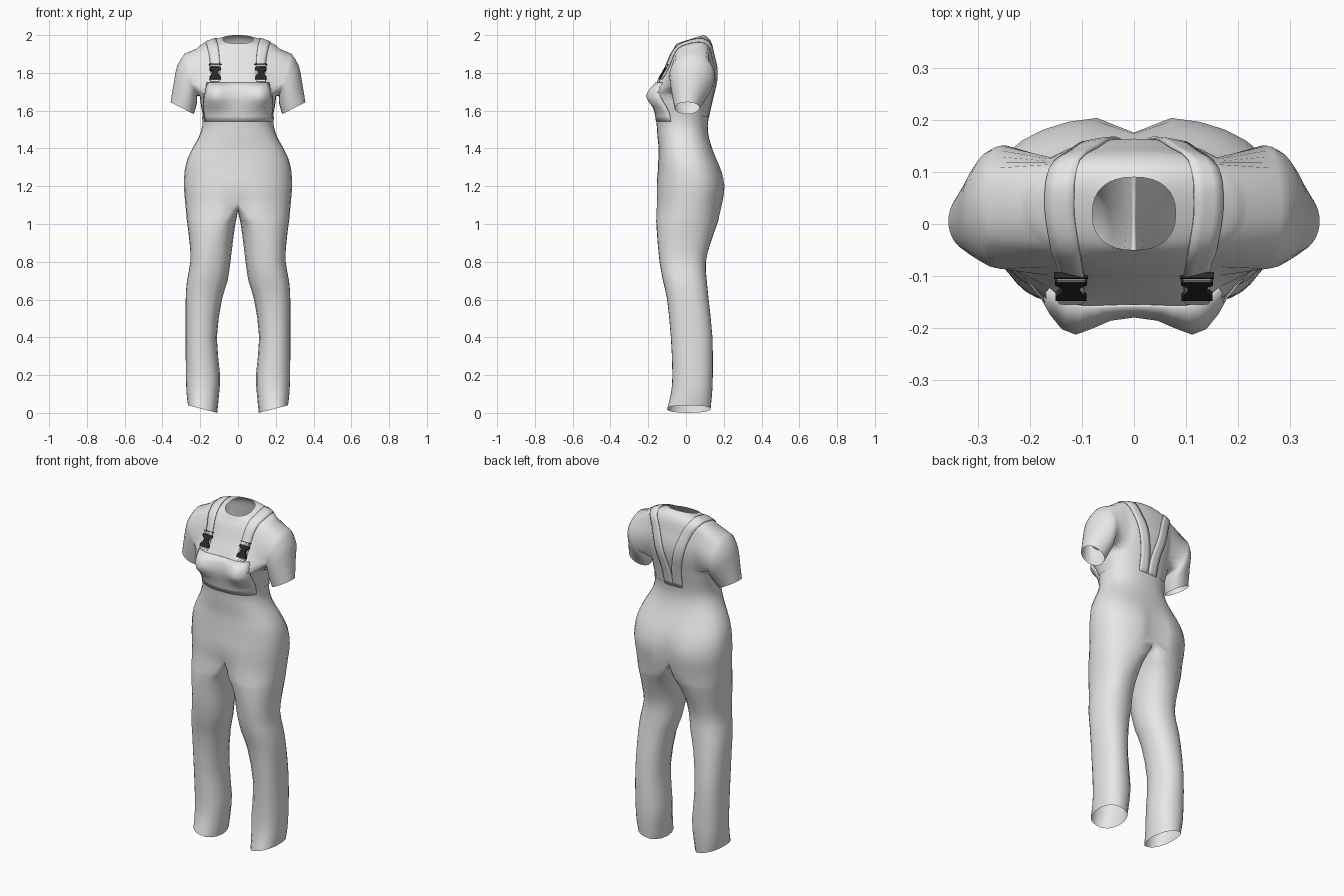
import bpy, bmesh, math
from mathutils import Vector
from mathutils.bvhtree import BVHTree

if "Cube" in bpy.data.objects:
    bpy.data.objects.remove(bpy.data.objects["Cube"])


def material(name, rgb):
    m = bpy.data.materials.new(name)
    m.use_nodes = True
    m.diffuse_color = (*rgb, 1)
    m.node_tree.nodes["Principled BSDF"].inputs["Base Color"].default_value = (*rgb, 1)
    return m


CLOTH = material("light grey cloth", (0.8, 0.8, 0.8))
BLACK = material("black buckle", (0.02, 0.02, 0.02))


def dense(rows, n):
    """Catmull-Rom resampling of a list of tuples, n steps per interval."""
    out = []
    for i in range(len(rows) - 1):
        quad = [rows[max(i - 1, 0)], rows[i], rows[i + 1], rows[min(i + 2, len(rows) - 1)]]
        for k in range(n):
            u = k / n
            out.append(tuple(
                0.5 * (2 * b + (c - a) * u + (2 * a - 5 * b + 4 * c - d) * u * u
                       + (3 * b - a - 3 * c + d) * u ** 3) for a, b, c, d in zip(*quad)))
    return out + [tuple(rows[-1])]


def gauss(v, centre, width):
    return math.exp(-((v - centre) / width) ** 2)


def finish(name, bm, mat, smooth=True, thickness=0):
    mesh = bpy.data.meshes.new(name)
    bm.to_mesh(mesh)
    bm.free()
    mesh.materials.append(mat)
    for p in mesh.polygons:
        p.use_smooth = smooth
    ob = bpy.data.objects.new(name, mesh)
    bpy.context.collection.objects.link(ob)
    if thickness:
        mod = ob.modifiers.new("thickness", "SOLIDIFY")
        mod.thickness, mod.offset = thickness, -1
    mod = ob.modifiers.new("mirror", "MIRROR")
    mod.merge_threshold = 0.0005
    return ob


def add_grid(bm, rows, closed=False, skip=lambda r, i: False):
    """Loft rows of points, or of existing vertices, into quads."""
    vs = [[p if isinstance(p, bmesh.types.BMVert) else bm.verts.new(p) for p in row] for row in rows]
    for r in range(len(vs) - 1):
        n = len(vs[r])
        for i in range(n if closed else n - 1):
            if not skip(r, i):
                j = (i + 1) % n
                bm.faces.new((vs[r][i], vs[r][j], vs[r + 1][j], vs[r + 1][i]))
    return vs


# Body sections: height, inner x, seam x, outer x, front y, back y
LEG = [
    (0.0, .11, .185, .265, -.10, .13), (0.1, .10, .185, .272, -.08, .138),
    (0.2, .095, .185, .276, -.072, .142), (0.4, .112, .195, .277, -.08, .14),
    (0.6, .085, .18, .277, -.10, .12), (0.7, .055, .165, .27, -.122, .11),
    (0.8, .04, .15, .252, -.14, .105), (0.9, .028, .135, .256, -.15, .13),
    (1.0, .014, .09, .268, -.157, .165), (1.03, .008, .06, .272, -.158, .175),
    (1.12, 0, 0, .28, -.158, .198)]
WAIST = LEG[-1:] + [
    (1.2, 0, 0, .285, -.155, .207), (1.28, 0, 0, .28, -.147, .188),
    (1.34, 0, 0, .265, -.143, .162), (1.4, 0, 0, .236, -.14, .135),
    (1.46, 0, 0, .203, -.146, .116), (1.52, 0, 0, .184, -.15, .11),
    (1.57, 0, 0, .186, -.156, .117)]
CHEST = WAIST[-2:] + [
    (1.62, 0, 0, .195, -.165, .128), (1.68, 0, 0, .203, -.172, .142),
    (1.75, 0, 0, .208, -.152, .16), (1.82, 0, 0, .214, -.118, .164),
    (1.88, 0, 0, .222, -.092, .152), (1.925, 0, 0, .22, -.074, .142),
    (1.947, 0, 0, .19, -.064, .13), (1.965, 0, 0, .135, -.057, .113),
    (1.978, 0, 0, .08, -.05, .09)]
COLS, INNER = 16, 7


def outer(row, i, off=0):
    """Point i of the half section from front seam round the side to back seam."""
    z, _, xs, xo, yf, yb = row
    t = math.pi * i / COLS
    s, c = max(math.sin(t), 0), math.cos(t)
    if i == COLS:
        s = 0
    x = xs + (xo - xs) * s ** .85
    y = (yf + yb) / 2 - (yb - yf) / 2 * math.copysign(abs(c) ** .85, c)
    if c > .1:
        y -= .055 * gauss(x, .125, .06) * gauss(z, 1.68, .065)
        y += .03 * gauss(x, 0, .04) * gauss(z, 1.09, .07)
    elif c < -.1:
        y -= .035 * gauss(x, 0, .04) * gauss(z, 1.17, .13)
    z += max(0, z - 1.9) * 4.1 * (y - .02)
    z += max(0, .1 - z) * 2.6 * max(0, x - .11)
    return Vector((x + off * s, y - off * c, z))


def leg_ring(row):
    z, xin, xs, xo, yf, yb = row
    ring = [outer(row, i) for i in range(COLS + 1)]
    for k in range(1, INNER + 1):
        t = math.pi * k / (INNER + 1)
        s, c = math.sin(t), math.cos(t)
        dip = .05 * s * max(0, (z - 1.03) / .09)
        y = (ring[0].y + ring[COLS].y) / 2 + (ring[COLS].y - ring[0].y) / 2 * c
        x = xs - (xs - xin) * s ** .85
        ring.append(Vector((x, y, z - dip + max(0, .1 - z) * 2.6 * max(0, x - .11))))
    return ring


# Trousers: a closed leg loft, whose outer half carries on up to the waist
bm = bmesh.new()
legs = add_grid(bm, [leg_ring(r) for r in dense(LEG, 2)], closed=True)
upper = [[outer(r, i, .005 * min(1, k / 8)) for i in range(COLS + 1)]
         for k, r in enumerate(dense(WAIST, 2))][1:]
add_grid(bm, [legs[-1][:COLS + 1]] + upper)
finish("overalls_trousers", bm, CLOTH)

# Shirt: chest loft with an armhole, and a sleeve grown from its rim
chest = dense(CHEST, 2)
LOW, HIGH, FRONT, BACK = 6, 14, 4, 12
bm = bmesh.new()
body = add_grid(bm, [[outer(r, i) for i in range(COLS + 1)] for r in chest],
                skip=lambda r, i: LOW <= r < HIGH and FRONT <= i < BACK)
rim = ([body[LOW][i] for i in range(FRONT, BACK)]
       + [body[r][BACK] for r in range(LOW, HIGH)]
       + [body[HIGH][i] for i in range(BACK, FRONT, -1)]
       + [body[r][FRONT] for r in range(HIGH, LOW, -1)])
angles = [math.atan2((v.co.z - 1.8) / .125, (v.co.y - .02) / .11) for v in rim]
# Sleeve sections: upper x, z, lower x, z, middle y, half depth
SLEEVE = [(.283, 1.902, .218, 1.675, .032, .12), (.322, 1.84, .216, 1.652, .03, .113),
          (.34, 1.75, .222, 1.62, .018, .092), (.357, 1.645, .235, 1.582, .006, .066)]
rings = [rim]
for ux, uz, lx, lz, my, ry in dense(SLEEVE, 2):
    rings.append([Vector(((ux + lx) / 2 + (ux - lx) / 2 * math.sin(a), my + ry * math.cos(a),
                          (uz + lz) / 2 + (uz - lz) / 2 * math.sin(a))) for a in angles])
add_grid(bm, rings, closed=True)
bm.normal_update()
tree = BVHTree.FromBMesh(bm)
finish("shirt", bm, CLOTH)

# Bib: panel lying on the chest, narrowing toward the top
bm = bmesh.new()
bib_rows = chest[1:9]
add_grid(bm, [[outer(r, i * (1 - .3 * (k / 7) ** 2), .007) for i in range(7)]
              for k, r in enumerate(bib_rows)])
finish("bib", bm, CLOTH, thickness=.005)

# Straps: ribbon laid over the shoulder, meeting at the small of the back
STRAP = [(.13, -.15, 1.78), (.13, -.1, 1.88), (.137, -.05, 1.95), (.143, .02, 1.965),
         (.135, .08, 1.955), (.11, .13, 1.92), (.08, .155, 1.84), (.055, .155, 1.75),
         (.035, .14, 1.66), (.03, .12, 1.56)]
rows = []
for p in dense(STRAP, 3):
    row = []
    for side in (-.03, -.01, .01, .03):
        loc, normal, _, _ = tree.find_nearest(Vector((max(p[0] + side, 0), p[1], p[2])))
        row.append(loc + normal * .006)
    rows.append(row)
bm = bmesh.new()
add_grid(bm, rows)
for f in bm.faces:
    f.normal_flip() if f.normal.dot(f.calc_center_median() - Vector((.1, .02, 1.7))) < 0 else None
finish("shoulder_strap", bm, CLOTH, thickness=.005)

# Buckle parts: flat outlines standing on the sloping chest
base = tree.find_nearest(Vector((.13, -.14, 1.815)))[0]
RIGHT, UP = Vector((1, 0, 0)), Vector((0, .5, .86)).normalized()
OUT = RIGHT.cross(UP)


def plate(name, half_outline, lift, depth, mat):
    outline = half_outline + [(-a, b) for a, b in reversed(half_outline)]
    bm = bmesh.new()
    face = bm.faces.new([bm.verts.new(base + RIGHT * a + UP * b + OUT * lift) for a, b in outline])
    ext = bmesh.ops.extrude_face_region(bm, geom=[face])["geom"]
    bmesh.ops.translate(bm, vec=OUT * depth,
                        verts=[g for g in ext if isinstance(g, bmesh.types.BMVert)])
    bmesh.ops.recalc_face_normals(bm, faces=bm.faces[:])
    finish(name, bm, mat, smooth=False)


plate("buckle_body", [(.03, -.045), (.03, -.03), (.017, -.012), (.017, .003), (.031, .015), (.031, .028)],
      .004, .012, BLACK)
plate("buckle_slider", [(.027, .031), (.027, .04)], .004, .014, CLOTH)
plate("buckle_top_bar", [(.033, .043), (.033, .047)], .004, .014, BLACK)
plate("buckle_tab", [(.022, -.06), (.026, -.048)], .002, .012, CLOTH)
